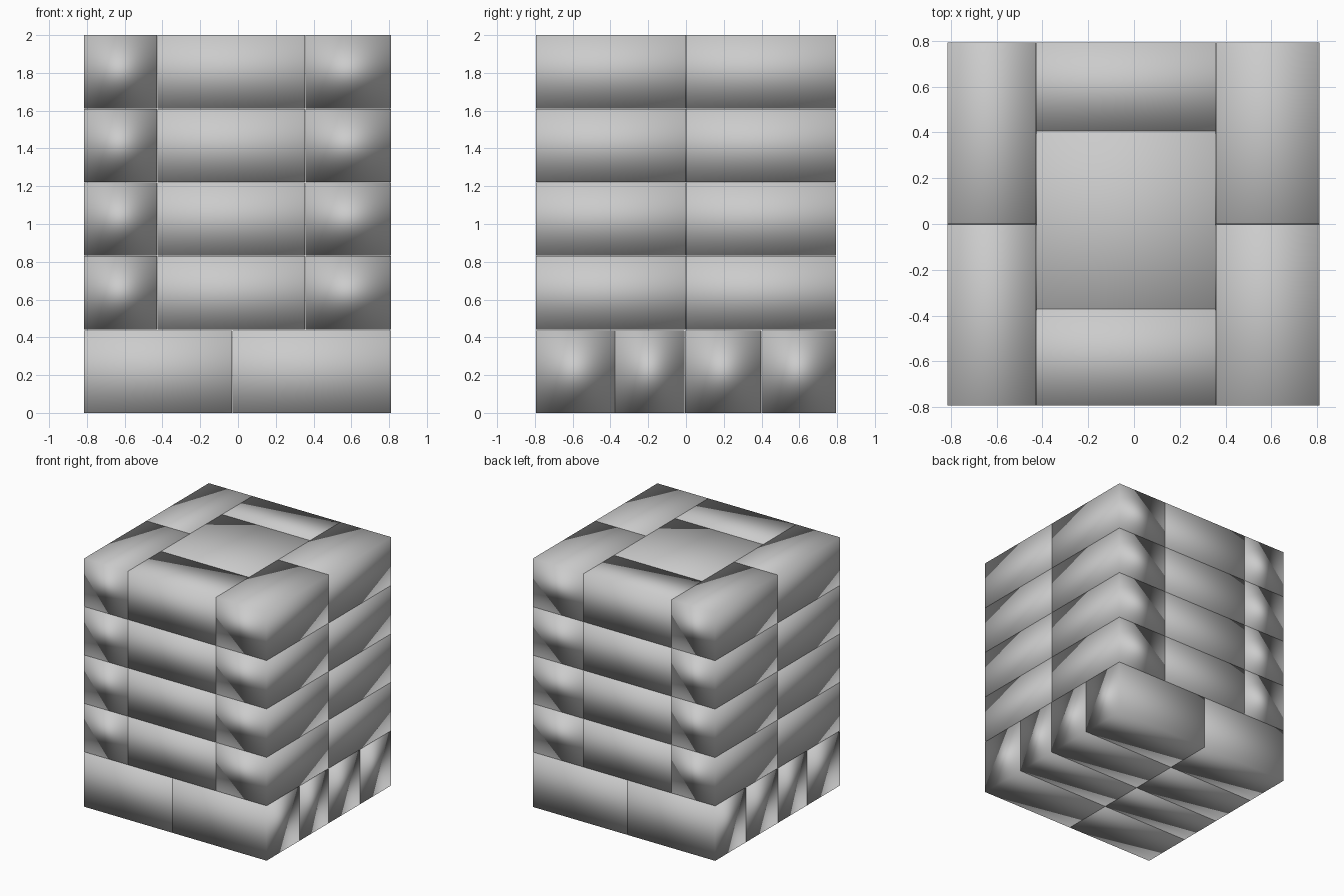
import bpy

if "Cube" in bpy.data.objects:
    bpy.data.objects.remove(bpy.data.objects["Cube"])


def box(name, x0, x1, y0, y1, z0, z1):
    """Smooth-shaded block between two corners, area-weighted normals."""
    bpy.ops.mesh.primitive_cube_add(
        size=1, location=((x0 + x1) / 2, (y0 + y1) / 2, (z0 + z1) / 2))
    ob = bpy.context.object
    ob.name = name
    ob.scale = (x1 - x0, y1 - y0, z1 - z0)
    bpy.ops.object.transform_apply(location=False, rotation=False, scale=True)
    bpy.ops.object.shade_smooth()
    mod = ob.modifiers.new("soft_normals", 'WEIGHTED_NORMAL')
    mod.mode = 'FACE_AREA'
    return ob


X0, X1, Y0, Y1 = -0.815, 0.81, -0.793, 0.793
BASE, TOP, LAYERS = 0.44, 2.0, 4
GAP = 0.002

# Bottom layer: two by four blocks
xs = [X0, -0.03, X1]
ys = [Y0, -0.375, -0.005, 0.40, Y1]
for i in range(2):
    for j in range(4):
        box(f"base_block_{i}_{j}", xs[i], xs[i + 1] - (GAP if i == 0 else 0),
            ys[j], ys[j + 1] - (GAP if j < 3 else 0), 0, BASE - 0.003)

# Upper layers: side pairs, front and back fillers, central block
XL, XR, YF, YB = -0.428, 0.358, -0.372, 0.407
plan = {
    "left_front_block": (X0, XL, Y0, -GAP),
    "left_back_block": (X0, XL, 0, Y1),
    "right_front_block": (XR, X1, Y0, -GAP),
    "right_back_block": (XR, X1, 0, Y1),
    "front_block": (XL + GAP, XR - GAP, Y0, YF),
    "back_block": (XL + GAP, XR - GAP, YB, Y1),
    "centre_block": (XL + GAP, XR - GAP, YF + GAP, YB - GAP),
}
step = (TOP - BASE) / LAYERS
for n in range(LAYERS):
    z1 = BASE + (n + 1) * step
    for name, (a, b, c, d) in plan.items():
        box(f"{name}_{n}", a, b, c, d, z1 - step + GAP, z1)
